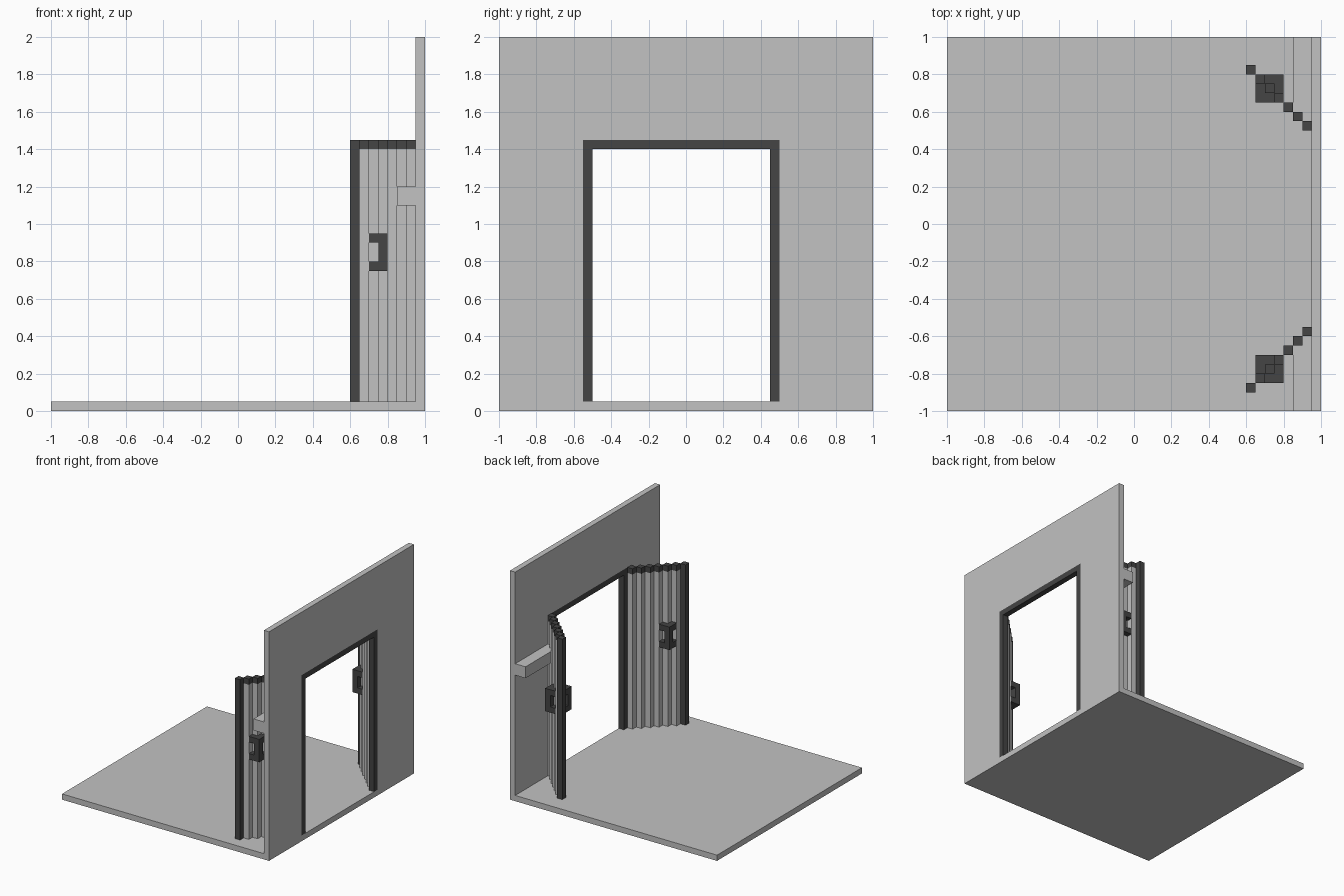
import bpy, bmesh

if "Cube" in bpy.data.objects:
    bpy.data.objects.remove(bpy.data.objects["Cube"])

def material(name, v):
    m = bpy.data.materials.new(name)
    m.diffuse_color = (v, v, v, 1)
    m.use_nodes = True
    m.node_tree.nodes["Principled BSDF"].inputs["Base Color"].default_value = m.diffuse_color
    return m

LIGHT = material("light grey", 0.54)
DARK = material("dark grey", 0.058)
U = 0.05  # block size

def prism(bm, pts, axis, lo, hi):
    """Extrude a 2D profile: axis 'x' takes (y, z) points, axis 'z' takes (x, y)."""
    place = (lambda p: (lo, *p)) if axis == 'x' else (lambda p: (*p, lo))
    face = bm.faces.new([bm.verts.new(place(p)) for p in pts])
    ext = bmesh.ops.extrude_face_region(bm, geom=[face])
    d = hi - lo
    vec = (d, 0, 0) if axis == 'x' else (0, 0, d)
    bmesh.ops.translate(bm, vec=vec, verts=[g for g in ext["geom"] if isinstance(g, bmesh.types.BMVert)])

def rect(x0, x1, y0, y1):
    return [(x0, y0), (x1, y0), (x1, y1), (x0, y1)]

def cell(x, y):
    return rect(x, x + U, y, y + U)

def build(name, mat, prisms, mirror=False):
    """One object from prisms; mirror puts it on the other side of the doorway."""
    bm = bmesh.new()
    for p in prisms:
        prism(bm, *p)
    if mirror:
        for v in bm.verts:
            v.co.y = -U - v.co.y
    bmesh.ops.recalc_face_normals(bm, faces=bm.faces)
    me = bpy.data.meshes.new(name)
    bm.to_mesh(me)
    bm.free()
    me.materials.append(mat)
    bpy.context.collection.objects.link(bpy.data.objects.new(name, me))

def arch(y0, y1, z1, oy0, oy1, oz1):
    """Upside-down U profile standing on the floor."""
    return [(y0, U), (oy0, U), (oy0, oz1), (oy1, oz1), (oy1, U), (y1, U), (y1, z1), (y0, z1)]

# Floor, wall and door frame
build("floor", LIGHT, [(rect(-1, 1, -1, 1), 'z', 0, U)])
build("wall", LIGHT, [(arch(-1, 1, 2, -0.55, 0.5, 1.45), 'x', 0.95, 1)])
build("door_frame", DARK, [(arch(-0.55, 0.5, 1.45, -0.5, 0.45, 1.4), 'x', 0.95, 1)])

# Stepped diagonal line of each open door, from hinge to free edge
steps = [(0.9 - i * U, 0.5 + i * U) for i in range(7)]

for side, mir in (("left", False), ("right", True)):
    # Light panel columns
    build(side + "_door_panel", LIGHT, [(cell(*s), 'z', U, 1.4) for s in steps[:-1]], mir)
    # Dark top rail and end post
    build(side + "_door_trim", DARK,
          [(cell(*s), 'z', 1.4, 1.45) for s in steps[:-1]] + [(cell(*steps[-1]), 'z', U, 1.45)], mir)
    # Handles on both faces of the door: upright grip with two arms at top and bottom
    for face, c, d in (("outer", 0.75, -U), ("inner", 0.65, U)):
        parts = [(cell(c, c), 'z', 0.75, 0.95)]
        for z in (0.75, 0.9):
            parts += [(cell(c + d, c), 'z', z, z + U), (cell(c, c + d), 'z', z, z + U)]
        build(f"{side}_{face}_handle", DARK, parts, mir)
    # Ledge on the wall behind the door
    ledge = [(0.85, 0.6), (0.9, 0.6), (0.9, 0.55), (0.95, 0.55), (0.95, 1), (0.85, 1)]
    build(side + "_wall_ledge", LIGHT, [(ledge, 'z', 1.1, 1.2)], mir)

# Carry the right ledge and trim it flush with the wall end
for v in bpy.data.objects["right_wall_ledge"].data.vertices:
    v.co.y = max(v.co.y, -1)
